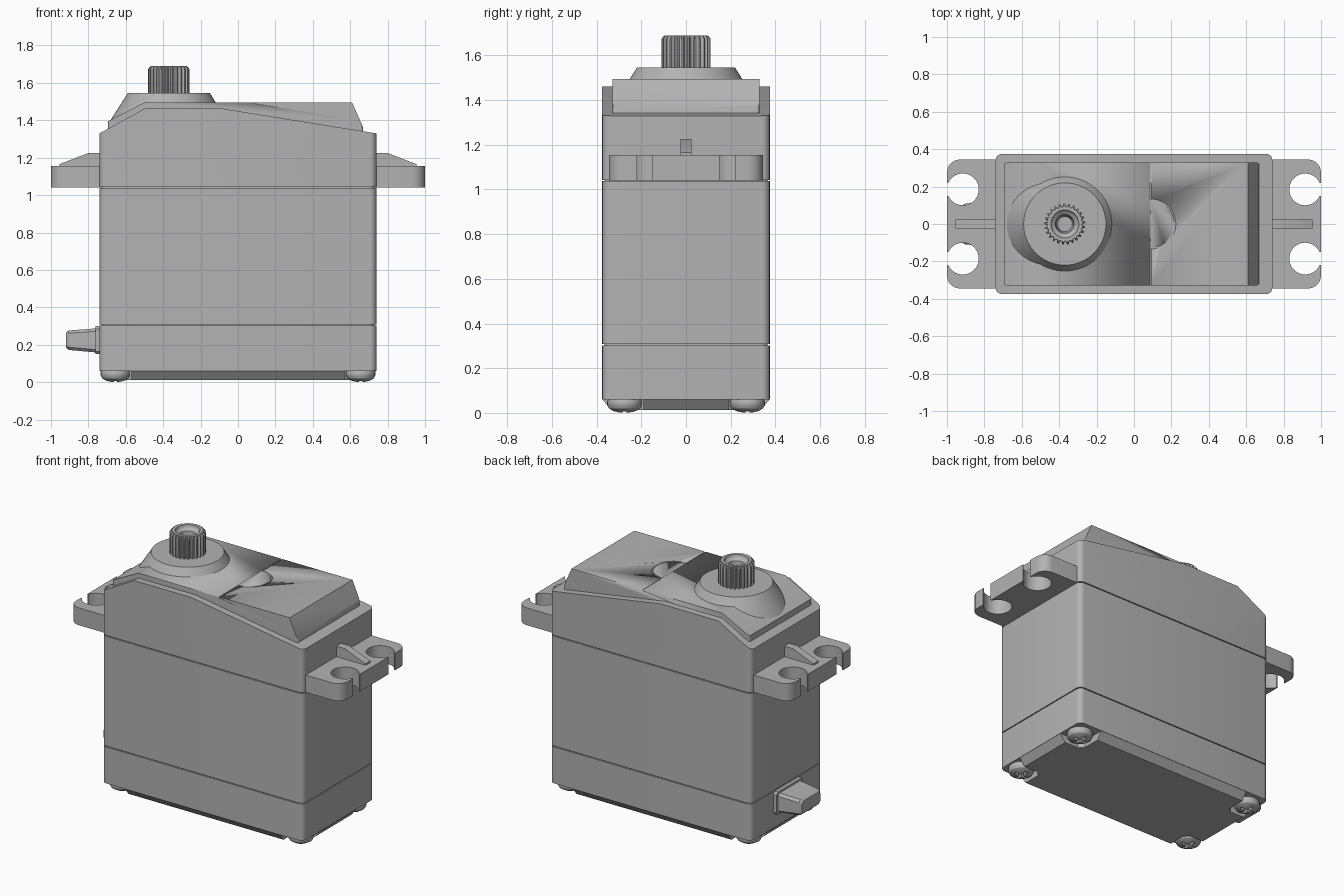
import bpy, bmesh
from math import sin, cos, pi, radians, asin

if "Cube" in bpy.data.objects:
    bpy.data.objects.remove(bpy.data.objects["Cube"], do_unlink=True)

grey = bpy.data.materials.new("plain grey")
grey.use_nodes = True
COLOUR = (0.45, 0.45, 0.45, 1)
grey.diffuse_color = COLOUR
grey.node_tree.nodes["Principled BSDF"].inputs["Base Color"].default_value = COLOUR


def finish(name, bm):
    """Turn a bmesh into a shaded object."""
    bmesh.ops.recalc_face_normals(bm, faces=bm.faces)
    mesh = bpy.data.meshes.new(name)
    bm.to_mesh(mesh)
    bm.free()
    mesh.materials.append(grey)
    obj = bpy.data.objects.new(name, mesh)
    bpy.context.collection.objects.link(obj)
    select(obj)
    bpy.ops.object.shade_smooth_by_angle(angle=radians(30))
    return obj


def select(obj):
    bpy.ops.object.select_all(action="DESELECT")
    obj.select_set(True)
    bpy.context.view_layer.objects.active = obj


def loft(name, loops, round_edges=0):
    """Skin equal-length closed loops, cap both ends, optionally round vertical edges."""
    bm = bmesh.new()
    rings = [[bm.verts.new(p) for p in loop] for loop in loops]
    n = len(rings[0])
    for a, b in zip(rings, rings[1:]):
        for i in range(n):
            j = (i + 1) % n
            bm.faces.new((a[i], a[j], b[j], b[i]))
    bm.faces.new(rings[0])
    bm.faces.new(rings[-1])
    if round_edges:
        edges = [e for e in bm.edges
                 if (e.verts[0].co - e.verts[1].co).xy.length < 1e-5]
        bmesh.ops.bevel(bm, geom=edges, offset=round_edges, segments=5,
                        profile=0.5, affect="EDGES")
    return finish(name, bm)


def prism(name, outline, z0, z1, **kw):
    return loft(name, [[(x, y, z) for x, y in outline] for z in (z0, z1)], **kw)


def side_prism(name, profile, y, **kw):
    return loft(name, [[(x, s * y, z) for x, z in profile] for s in (-1, 1)], **kw)


def rect(x, y):
    return [(-x, -y), (x, -y), (x, y), (-x, y)]


def arc(cx, cy, r, a0, a1, n):
    return [(cx + r * cos(a0 + (a1 - a0) * i / n), cy + r * sin(a0 + (a1 - a0) * i / n))
            for i in range(n + 1)]


def lathe(name, profile, cx, cy, n=48):
    return loft(name, [[(x, y, z) for x, y in arc(cx, cy, r, 0, 2 * pi, n)[:-1]]
                       for r, z in profile])


def cut(obj, cutter):
    """Subtract a cutter, then discard it."""
    mod = obj.modifiers.new("cut", "BOOLEAN")
    mod.operation, mod.object, mod.solver = "DIFFERENCE", cutter, "EXACT"
    select(obj)
    bpy.ops.object.modifier_apply(modifier=mod.name)
    bpy.data.objects.remove(cutter, do_unlink=True)


# Case: three shells separated by fine seams around a recessed core
W, D, R = 0.74, 0.375, 0.035
prism("bottom_case", rect(W, D), 0.06, 0.302, round_edges=R)
prism("middle_case", rect(W, D), 0.308, 1.037, round_edges=R)
prism("seam_core", rect(W - 0.01, D - 0.01), 0.2, 1.1, round_edges=R)
side_prism("upper_case", [(-W, 1.043), (W, 1.043), (W, 1.33), (-0.08, 1.462),
                          (-0.5, 1.462), (-W, 1.33)], D, round_edges=R)

# Chamfered base with notched corners for the screws
quarter = [(W, 0.19), (0.6, 0.19), (0.57, 0.22), (0.57, D)]
base = []
for sx, sy in ((1, 1), (-1, 1), (-1, -1), (1, -1)):
    pts = [(sx * x, sy * y) for x, y in quarter]
    base += pts if sx * sy > 0 else pts[::-1]


def inset(v, limit):
    return max(-limit, min(limit, v))


loft("base_plate", [[(x, y, 0.062) for x, y in base],
                    [(inset(x, W - 0.04), inset(y, D - 0.04), 0.012) for x, y in base]])

# Raised lid with a shallow panel seam
lid = side_prism("lid", [(-0.695, 1.3), (0.668, 1.3), (0.668, 1.365), (0.61, 1.495),
                         (-0.5, 1.495), (-0.695, 1.395)], 0.33, round_edges=0.015)
for s in (-1, 1):
    seam = [(0.086, s * 0.13), (0.094, s * 0.13), (0.094, s * 0.35), (0.086, s * 0.35)]
    cut(lid, prism("seam_cutter", seam, 1.489, 1.52))
ring = arc(0.09, 0, 0.134, -pi / 2, pi / 2, 16) + arc(0.09, 0, 0.126, pi / 2, -pi / 2, 16)
cut(lid, prism("arc_cutter", ring, 1.489, 1.52))

# Conical boss and splined output shaft
SHAFT = -0.37
lathe("shaft_boss", [(0.318, 1.39), (0.22, 1.545)], SHAFT, 0, 64)
TEETH = 25


def spline_loop(outer, inner, z):
    loop = []
    for t in range(TEETH):
        for k, r in enumerate((inner, outer, outer, inner)):
            a = 2 * pi * (t + (0, 0.22, 0.5, 0.72)[k]) / TEETH
            loop.append((SHAFT + r * cos(a), r * sin(a), z))
    return loop


loft("splined_shaft", [spline_loop(a, b, z) for a, b, z in (
    (0.11, 0.094, 1.53), (0.11, 0.094, 1.675), (0.097, 0.092, 1.69), (0.075, 0.075, 1.69),
    (0.07, 0.07, 1.675), (0.05, 0.05, 1.66), (0.04, 0.04, 1.58))])

# Mounting ears with open holes, and their stiffening ribs
gap = asin(0.035 / 0.085)
half = [(0.72, -0.345)] + arc(0.93, -0.275, 0.07, -pi / 2, 0, 6) + [(1, -0.22)]
half += arc(0.915, -0.185, 0.085, -gap, gap - 2 * pi, 32) + [(1, -0.15)]
ear = half + [(x, -y) for x, y in reversed(half)]
rib = [(0.72, 1.14), (0.72, 1.225), (0.8, 1.225), (0.955, 1.165), (0.955, 1.14)]
for side, s in (("left", 1), ("right", -1)):
    prism(side + "_ear", [(s * x, y) for x, y in ear], 1.04, 1.155)
    side_prism(side + "_rib", [(s * x, z) for x, z in rib], 0.025)


# Cable strain relief
def cable_loop(x, y, z0, z1, c=0.015):
    return [(x, v, w) for v, w in (
        (c - y, z0), (y - c, z0), (y, z0 + c), (y, z1 - c),
        (y - c, z1), (c - y, z1), (-y, z1 - c), (-y, z0 + c))]


loft("cable_flange", [cable_loop(x, 0.14, 0.15, 0.3) for x in (-0.72, -0.763)])
loft("cable_grip", [cable_loop(-0.75, 0.125, 0.158, 0.288),
                    cable_loop(-0.905, 0.108, 0.172, 0.276),
                    cable_loop(-0.92, 0.095, 0.185, 0.265)])

# Domed corner screws with cross recesses
for i, (sx, sy) in enumerate(((1, 1), (-1, 1), (-1, -1), (1, -1))):
    cx, cy = sx * 0.656, sy * 0.275
    head = lathe(f"screw_{i + 1}", [(0.07, 0.07), (0.078, 0.05), (0.078, 0.035),
                                    (0.07, 0.02), (0.05, 0.008), (0.025, 0.002),
                                    (0.01, 0)], cx, cy, 32)
    for a, b in ((0.045, 0.009), (0.009, 0.045)):
        slot = [(cx + x, cy + y) for x, y in rect(a, b)]
        cut(head, prism("slot_cutter", slot, -0.05, 0.03))
